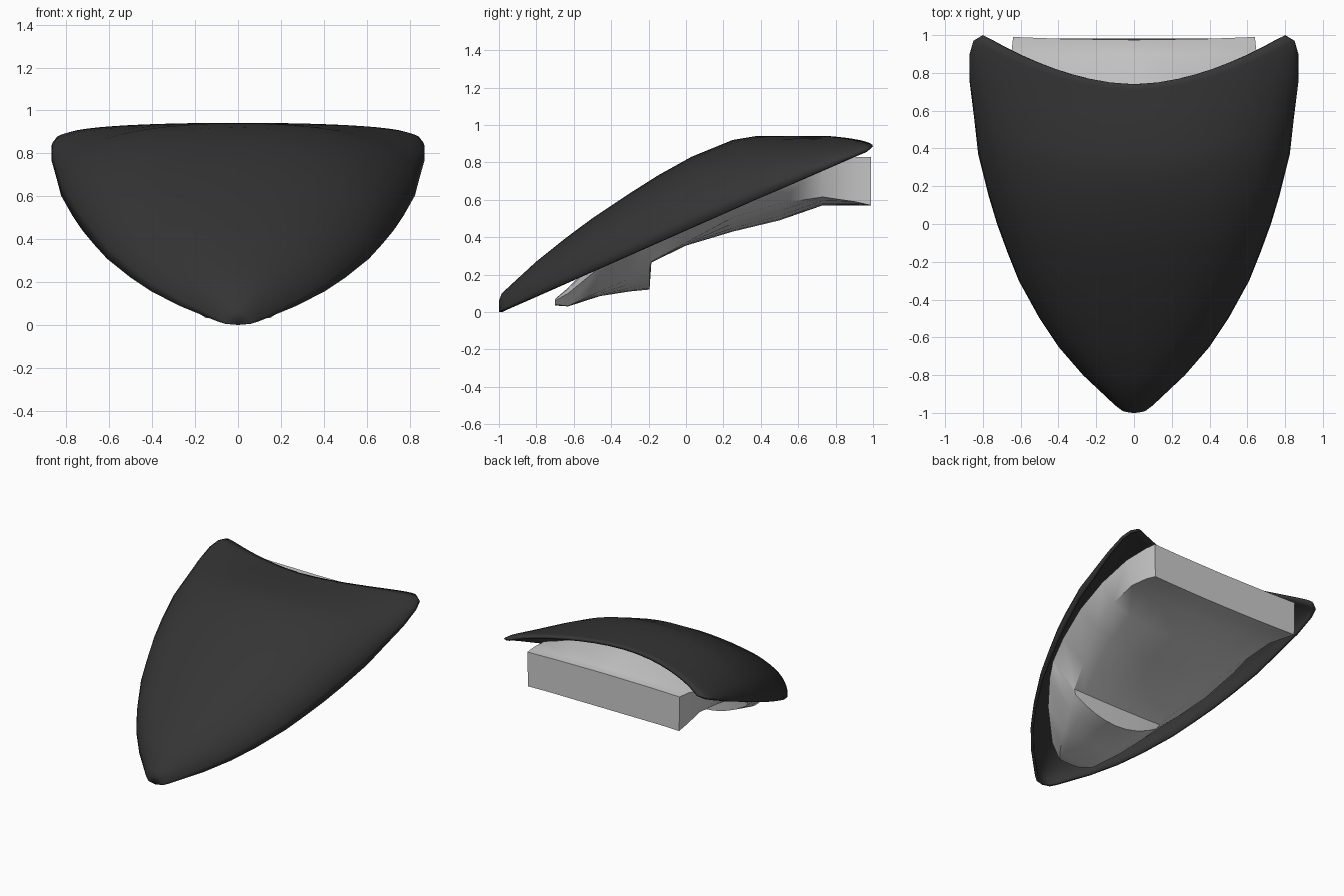
import bpy, bmesh, math


def loft(name, rows, closed=False):
    """Skin rows of points; closed rows become a capped solid."""
    bm = bmesh.new()
    vs = [[bm.verts.new(p) for p in row] for row in rows]
    n = len(rows[0])
    for a, b in zip(vs, vs[1:]):
        for j in range(n if closed else n - 1):
            k = (j + 1) % n
            bm.faces.new((a[j], a[k], b[k], b[j]))
    if closed:
        bm.faces.new(vs[0])
        bm.faces.new(vs[-1])
    bmesh.ops.remove_doubles(bm, verts=bm.verts, dist=0.0005)
    if closed:
        bmesh.ops.recalc_face_normals(bm, faces=bm.faces)
    me = bpy.data.meshes.new(name)
    bm.to_mesh(me)
    bm.free()
    ob = bpy.data.objects.new(name, me)
    bpy.context.collection.objects.link(ob)
    return ob


def smooth(ob, angle):
    bpy.ops.object.select_all(action='DESELECT')
    ob.select_set(True)
    bpy.context.view_layer.objects.active = ob
    bpy.ops.object.shade_smooth_by_angle(angle=math.radians(angle))


# Cover shell: rim y, half width, rim z, crown y, crown z
COVER = [
    (-1.00, 0.00, 0.000, -1.00, 0.00), (-0.99, 0.06, 0.005, -1.00, 0.06),
    (-0.96, 0.10, 0.018, -0.985, 0.10), (-0.80, 0.27, 0.088, -0.80, 0.27),
    (-0.65, 0.40, 0.154, -0.65, 0.39), (-0.50, 0.50, 0.22, -0.50, 0.502),
    (-0.30, 0.61, 0.308, -0.30, 0.635), (-0.15, 0.67, 0.374, -0.15, 0.73),
    (0.00, 0.725, 0.44, 0.03, 0.83), (0.15, 0.77, 0.506, 0.14, 0.875),
    (0.37, 0.825, 0.603, 0.25, 0.92), (0.55, 0.845, 0.68, 0.37, 0.94),
    (0.75, 0.87, 0.768, 0.56, 0.942), (0.90, 0.87, 0.835, 0.66, 0.942),
    (0.97, 0.85, 0.865, 0.71, 0.942), (1.00, 0.80, 0.885, 0.74, 0.942),
]
POWER, STEPS = 2.2, 24
rows = []
for yr, w, zr, yc, zt in COVER:
    row = []
    for j in range(STEPS + 1):
        a = math.pi * (j / STEPS - 0.5)
        u = abs(math.sin(a)) ** (2 / POWER)
        h = max(math.cos(a), 0) ** (2 / POWER)
        row.append((math.copysign(w * u, a), yc + (yr - yc) * u ** 1.8,
                    zr + (zt - zr) * h))
    rows.append(row)
cover = loft("cover_shell", rows)
mod = cover.modifiers.new("thickness", 'SOLIDIFY')
mod.thickness = 0.02
mod.offset = -1
mat = bpy.data.materials.new("dark_cover")
mat.diffuse_color = (0.035, 0.035, 0.035, 1)
cover.data.materials.append(mat)
smooth(cover, 40)

# Underbody: y, keel z, lower edge x and z, upper edge x and z, top z
BODY = [
    (-0.70, 0.035, 0.09, 0.04, 0.11, 0.06, 0.07),
    (-0.63, 0.03, 0.15, 0.032, 0.22, 0.10, 0.13),
    (-0.46, 0.085, 0.26, 0.11, 0.40, 0.24, 0.30),
    (-0.30, 0.11, 0.33, 0.18, 0.52, 0.36, 0.45),
    (-0.195, 0.12, 0.37, 0.235, 0.58, 0.42, 0.52),
    (-0.185, 0.265, 0.39, 0.27, 0.585, 0.425, 0.52),
    (0.00, 0.355, 0.46, 0.37, 0.65, 0.50, 0.68),
    (0.25, 0.43, 0.55, 0.505, 0.70, 0.61, 0.82),
    (0.50, 0.49, 0.61, 0.58, 0.71, 0.71, 0.88),
    (0.73, 0.57, 0.63, 0.615, 0.68, 0.80, 0.905),
    (0.90, 0.57, 0.64, 0.59, 0.65, 0.83, 0.83),
    (0.975, 0.57, 0.635, 0.57, 0.64, 0.83, 0.83),
]
rows = []
for y, zb, xe, ze, xt, zt, zc in BODY:
    half = [(xe * t, zb + (ze - zb) * t * t) for t in (0.25, 0.5, 0.75, 1)]
    half += [(xt, zt), (xt * 0.6, zt + (zc - zt) * 0.8)]
    ring = [(0, zb)] + half + [(0, zc)] + [(-x, z) for x, z in reversed(half)]
    bow = 0.015 if y > 0.95 else 0
    rows.append([(x, y + bow * (x / xt) ** 2, z) for x, z in ring])
body = loft("underbody", rows, closed=True)
smooth(body, 35)
